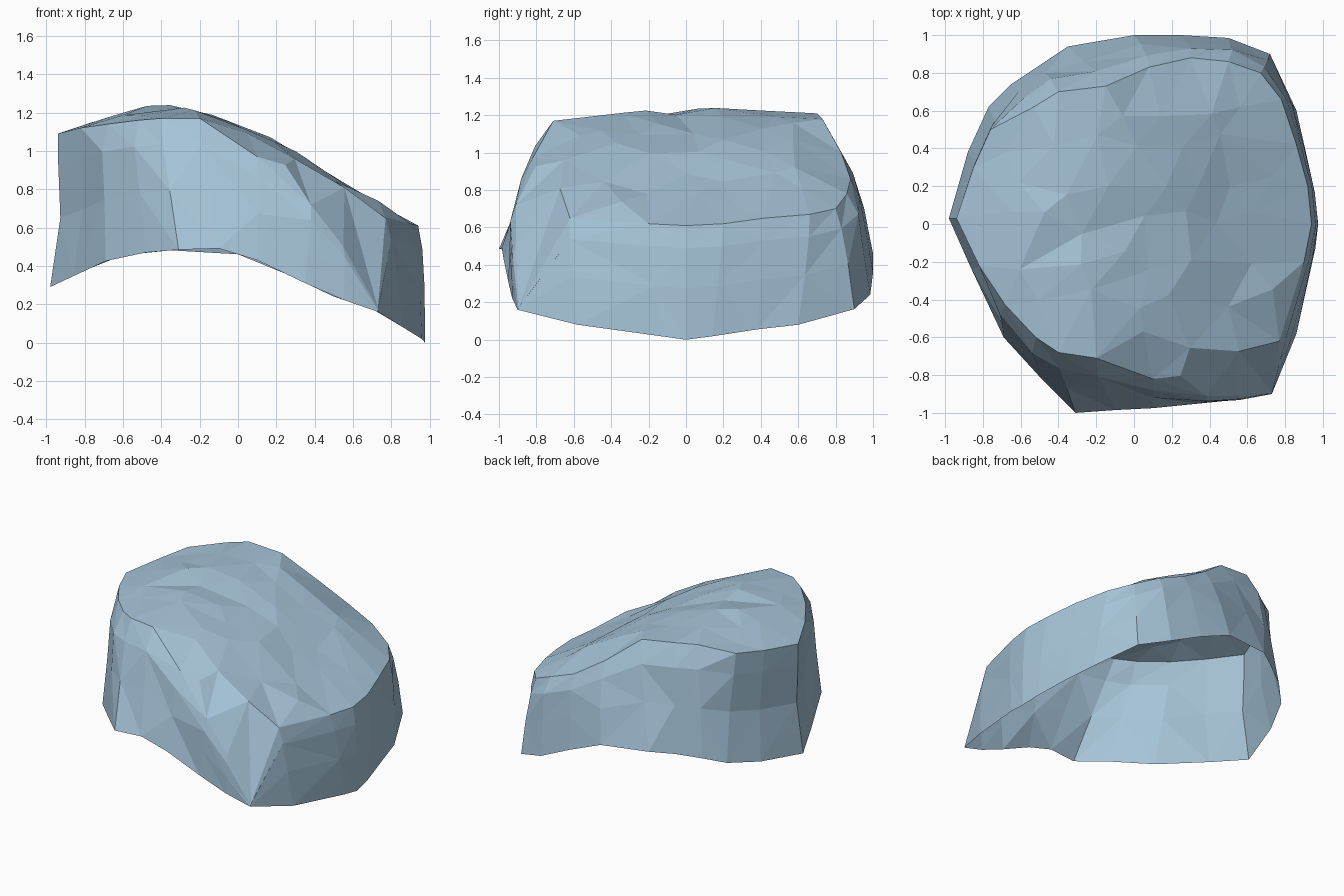
import bpy, bmesh, math, random
from mathutils import Vector
from mathutils.geometry import delaunay_2d_cdt

if "Cube" in bpy.data.objects:
    bpy.data.objects.remove(bpy.data.objects["Cube"])

random.seed(7)

# Matched outline stations, counter-clockwise: rim x, y, then brow x, y, z
STATIONS = [
    (.975, 0, .94, 0, .61), (.96, .14, .92, .2, .62), (.91, .38, .86, .42, .65),
    (.86, .6, .78, .66, .67), (.72, .9, .67, .8, .70), (.5, .985, .5, .86, .78),
    (.25, 1, .3, .88, .86), (0, 1, .08, .83, 1.0), (-.35, .94, -.15, .73, 1.18),
    (-.5, .84, -.4, .70, 1.21), (-.65, .74, -.53, .62, 1.20), (-.77, .62, -.76, .5, 1.15),
    (-.88, .38, -.85, .3, 1.12), (-.98, .03, -.94, .03, 1.09), (-.86, -.24, -.82, -.22, 1.12),
    (-.69, -.6, -.68, -.43, 1.14), (-.48, -.83, -.52, -.6, 1.16), (-.31, -1, -.4, -.68, 1.17),
    (-.1, -.985, -.2, -.71, 1.17), (.1, -.975, .1, -.82, .97), (.35, -.95, .38, -.91, .72),
    (.55, -.93, .55, -.91, .5), (.73, -.9, .73, -.89, .18), (.86, -.58, .77, -.62, .65),
    (.96, -.13, .9, -.2, .62)]

# Height profiles along x: open lower rim and crown ridge
RIM = [(-.98, .29), (-.68, .43), (-.48, .47), (-.13, .5), (.1, .43), (.35, .31),
       (.5, .24), (.73, .16), (.8, .11), (.86, .08), (.91, .055), (.96, .018), (.975, 0)]
CROWN = [(-.94, 1.09), (-.77, 1.17), (-.47, 1.24), (-.37, 1.24), (-.1, 1.19),
         (.15, 1.08), (.35, .97), (.62, .79), (.77, .73), (.94, .61)]


def height(profile, x):
    x = min(max(x, profile[0][0]), profile[-1][0])
    for (x0, z0), (x1, z1) in zip(profile, profile[1:]):
        if x <= x1:
            return z0 + (z1 - z0) * (x - x0) / (x1 - x0)


# Wall rings, bowed outwards except along the waisted left end
rims = [Vector((s[0], s[1], height(RIM, s[0]))) for s in STATIONS]
brows = [Vector(s[2:]) for s in STATIONS]


def wall_ring(t, bow):
    ring = []
    for r, b in zip(rims, brows):
        p = r.lerp(b, t)
        out = Vector((p.x, p.y, 0)).normalized()
        if p.x < -.75:
            k = -.035 if t < .7 else -.01
        elif p.x > .6:
            k = .015
        else:
            k = bow + random.uniform(-.012, .012)
        ring.append(p + out * k * min(1, (b.z - r.z) * 2))
    return ring


rings = [rims, wall_ring(.45, .025), wall_ring(.8, .035), brows]

bm = bmesh.new()
verts = [[bm.verts.new(p) for p in ring] for ring in rings]
n = len(STATIONS)
for low, high in zip(verts, verts[1:]):
    for i in range(n):
        j = (i + 1) % n
        if random.random() < .5:
            tris = (low[i], low[j], high[j]), (low[i], high[j], high[i])
        else:
            tris = (low[i], low[j], high[i]), (low[j], high[j], high[i])
        for t in tris:
            bm.faces.new(t)

# Crown: scattered points following the ridge profile, triangulated inside the brow
flat = [b.xy for b in brows]
inner = []
step = .23
for row in range(-4, 5):
    for col in range(-5, 6):
        x = (col + .5 * (row % 2)) * step + random.uniform(-.07, .07)
        y = row * step * .9 + random.uniform(-.07, .07)
        p = Vector((x, y))
        left = all((flat[(i + 1) % n] - flat[i]).cross(p - flat[i]) > .0 for i in range(n)
                   if (flat[(i + 1) % n] - flat[i]).length > 0 and abs(p.angle_signed(flat[i], 9)) < .7)
        near = min(range(n), key=lambda i: (flat[i] - p).length)
        gap = (flat[near] - p).length
        if left and gap > .13:
            drop = brows[near].z - height(CROWN, brows[near].x)
            z = height(CROWN, x) + drop * math.exp(-(gap / .2) ** 2)
            inner.append(Vector((x, y, z + random.uniform(-.025, .004))))

points = flat + [p.xy for p in inner]
_, _, tris, origin, _, _ = delaunay_2d_cdt(
    points, [], [list(range(n))], 1, 1e-5)
crown = verts[-1] + [bm.verts.new(p) for p in inner]
for tri in tris:
    bm.faces.new([crown[origin[v][0]] for v in tri])

bmesh.ops.recalc_face_normals(bm, faces=bm.faces)
mesh = bpy.data.meshes.new("faceted_shell")
bm.to_mesh(mesh)
bm.free()
shell = bpy.data.objects.new("faceted_shell", mesh)
bpy.context.collection.objects.link(shell)

# Single pale blue-grey colour
mat = bpy.data.materials.new("pale_blue_grey")
mat.diffuse_color = (.38, .55, .69, 1)
mat.use_nodes = True
mat.node_tree.nodes["Principled BSDF"].inputs["Base Color"].default_value = mat.diffuse_color
mesh.materials.append(mat)
